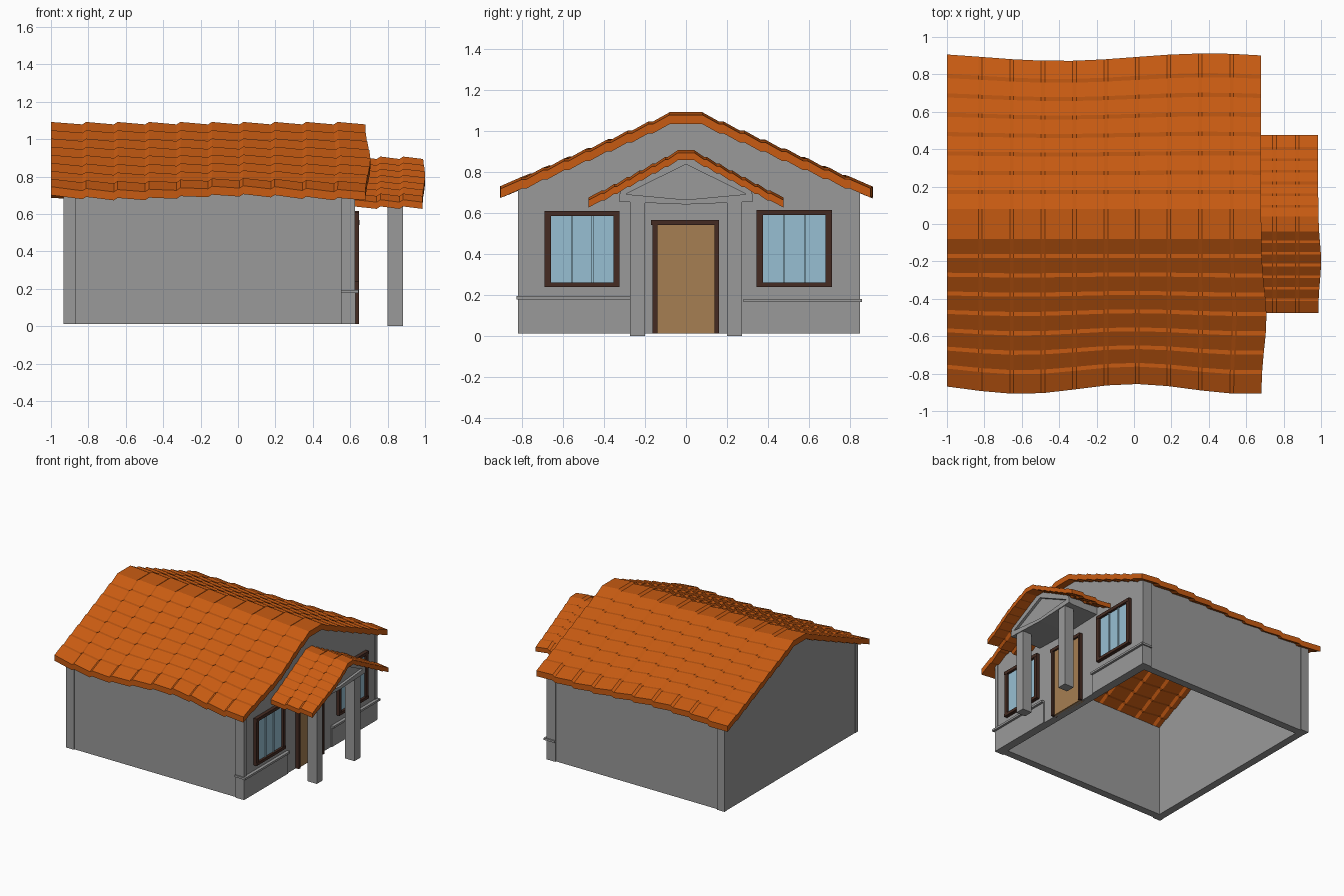
import bpy, bmesh, math

if "Cube" in bpy.data.objects:
    bpy.data.objects.remove(bpy.data.objects["Cube"])


def material(name, rgb):
    m = bpy.data.materials.new(name)
    m.diffuse_color = (*rgb, 1)
    m.use_nodes = True
    m.node_tree.nodes["Principled BSDF"].inputs["Base Color"].default_value = m.diffuse_color
    return m


TILE = material("orange tile", (0.578, 0.105, 0.006))
WALL = material("grey plaster", (0.32, 0.32, 0.32))
DOOR = material("tan wood", (0.38, 0.21, 0.085))
FRAME = material("dark brown wood", (0.058, 0.024, 0.016))
GLASS = material("pale blue glass", (0.31, 0.52, 0.65))


def make(name, bm, mat):
    bmesh.ops.recalc_face_normals(bm, faces=bm.faces)
    me = bpy.data.meshes.new(name)
    bm.to_mesh(me)
    bm.free()
    me.materials.append(mat)
    ob = bpy.data.objects.new(name, me)
    bpy.context.collection.objects.link(ob)
    return ob


def prism(name, pts, x0, x1, mat):
    """Extrude a (y, z) outline along x."""
    bm = bmesh.new()
    a = [bm.verts.new((x0, y, z)) for y, z in pts]
    b = [bm.verts.new((x1, y, z)) for y, z in pts]
    n = len(pts)
    bm.faces.new(a)
    bm.faces.new(b)
    for i in range(n):
        bm.faces.new((a[i], a[(i + 1) % n], b[(i + 1) % n], b[i]))
    return make(name, bm, mat)


def box(name, x0, x1, y0, y1, z0, z1, mat):
    return prism(name, [(y0, z0), (y1, z0), (y1, z1), (y0, z1)], x0, x1, mat)


def tile_roof(name, x0, x1, cols, rows, half, eave, ridge_z, slope, thick, lip,
              stretch, bulge):
    """Stepped gable sheet: rows of tiles down the slope, saw-tooth columns along x."""
    p = (eave - half) / rows
    side = [(half, 0.0)]
    for r in range(rows):
        drop = (r + 1) * p * slope
        if r < rows - 1:
            side += [(half + (r + 1) * p - lip, drop), (half + (r + 1) * p, drop)]
        else:
            side.append((eave, drop))
    profile = [(-y, d) for y, d in reversed(side)] + side
    w = (x1 - x0) / cols
    stations = []
    for c in range(cols):
        stations += [(x0 + c * w + 0.02 * (c > 0), 0.007), (x0 + (c + 1) * w, -0.006)]
    bm = bmesh.new()
    top, low = [], []
    for x, saw in stations:
        t, l = [], []
        for y, d in profile:
            k = stretch(x, y)
            px = x + bulge(y) * max(0, (x - x0) / (x1 - x0) - 0.8) * 5
            z = ridge_z - d * k + saw
            t.append(bm.verts.new((px, y * k, z)))
            l.append(bm.verts.new((px, y * k, z - thick)))
        top.append(t)
        low.append(l)
    m, n = len(stations), len(profile)
    for g in (top, low):
        for i in range(m - 1):
            for j in range(n - 1):
                bm.faces.new((g[i][j], g[i + 1][j], g[i + 1][j + 1], g[i][j + 1]))
    for i in (0, m - 1):
        for j in range(n - 1):
            bm.faces.new((top[i][j], top[i][j + 1], low[i][j + 1], low[i][j]))
    for j in (0, n - 1):
        for i in range(m - 1):
            bm.faces.new((top[i][j], top[i + 1][j], low[i + 1][j], low[i][j]))
    return make(name, bm, TILE)


# Main roof, with gently wavy eaves
def main_wave(x, y):
    e = (0.892 - 0.02 * math.sin(x * math.pi / 0.8) * -1 if y > 0
         else 0.882 - 0.026 * math.cos(x * math.pi / 0.6))
    return 1 + (e / 0.9 - 1) * abs(y) / 0.9


tile_roof("main_roof", -1.0, 0.68, 10, 8, 0.08, 0.9, 1.085, 0.437, 0.045, 0.022,
          main_wave, lambda y: 0.028 * math.exp(-((y + 0.5) / 0.22) ** 2))

# Porch roof
tile_roof("porch_roof", 0.62, 0.985, 3, 7, 0.04, 0.475, 0.9, 0.53, 0.036, 0.014,
          lambda x, y: 1.0, lambda y: 0.015 * math.exp(-((y + 0.2) / 0.15) ** 2))

# Hollow walls: gable ends and sides, open underneath
gable = [(-0.81, 0.012), (0.84, 0.012), (0.84, 0.72), (0.08, 1.048), (-0.08, 1.048),
         (-0.81, 0.733)]
prism("back_wall", gable, -0.93, -0.87, WALL)
prism("front_wall", gable, 0.56, 0.62, WALL)
box("side_wall_near", -0.87, 0.56, -0.81, -0.75, 0.012, 0.735, WALL)
box("side_wall_far", -0.87, 0.56, 0.78, 0.84, 0.012, 0.725, WALL)

# Corner posts
for x0, x1, tag in ((-0.933, -0.865, "back"), (0.55, 0.626, "front")):
    box(tag + "_post_near", x0, x1, -0.819, -0.79, 0.012, 0.725, WALL)
    box(tag + "_post_far", x0, x1, 0.82, 0.85, 0.012, 0.715, WALL)

# Ledges below the windows, returning round the corners
for y0, y1, z, tag in ((-0.828, -0.27, 0.178, "near"), (0.28, 0.86, 0.165, "far")):
    box(tag + "_ledge", 0.55, 0.645, y0, y1, z, z + 0.016, WALL)
    box(tag + "_plinth", 0.60, 0.627, max(y0, -0.815), min(y1, 0.845), 0.012, z, WALL)


# Windows: brown frame, glass and two glazing bars
def window(tag, y0, y1, z0, z1):
    t = 0.03
    box(tag + "_frame_bottom", 0.60, 0.648, y0, y1, z0, z0 + 0.022, FRAME)
    box(tag + "_frame_top", 0.60, 0.648, y0, y1, z1 - 0.025, z1, FRAME)
    box(tag + "_frame_left", 0.60, 0.646, y0, y0 + t, z0 + 0.01, z1 - 0.01, FRAME)
    box(tag + "_frame_right", 0.60, 0.646, y1 - t, y1, z0 + 0.01, z1 - 0.01, FRAME)
    box(tag + "_glass", 0.60, 0.63, y0 + t, y1 - t, z0 + 0.02, z1 - 0.02, GLASS)
    for k in (1, 2):
        c = y0 + t + (y1 - y0 - 2 * t) * k / 3
        box(f"{tag}_bar_{k}", 0.62, 0.638, c - 0.004, c + 0.004, z0 + 0.02, z1 - 0.02, GLASS)


window("near_window", -0.69, -0.325, 0.238, 0.61)
window("far_window", 0.345, 0.712, 0.24, 0.615)

# Door in its frame
box("door_frame_left", 0.60, 0.648, -0.163, -0.14, 0.012, 0.565, FRAME)
box("door_frame_right", 0.60, 0.648, 0.14, 0.16, 0.012, 0.565, FRAME)
box("door_frame_top", 0.60, 0.649, -0.17, 0.152, 0.542, 0.567, FRAME)
box("door", 0.60, 0.635, -0.145, 0.145, 0.012, 0.545, DOOR)

# Porch pediment: core, beam and sloping trim
prism("pediment", [(-0.32, 0.655), (0, 0.645), (0.32, 0.655), (0.32, 0.715), (0.04, 0.867),
                   (-0.04, 0.867), (-0.32, 0.715)], 0.60, 0.868, WALL)
prism("pediment_beam", [(-0.325, 0.655), (0, 0.642), (0.325, 0.655), (0.325, 0.695),
                        (0, 0.665), (-0.325, 0.695)], 0.86, 0.888, WALL)
for s, tag in ((-1, "near"), (1, "far")):
    prism(tag + "_pediment_trim", [(s * 0.32, 0.68), (s * 0.32, 0.715), (s * 0.04, 0.866),
                                   (0, 0.866), (0, 0.838)], 0.86, 0.888, WALL)
    # Porch columns
    y = 0.236 * s
    box(tag + "_column", 0.80, 0.882, y - 0.037, y + 0.037, 0.0, 0.66, WALL)
